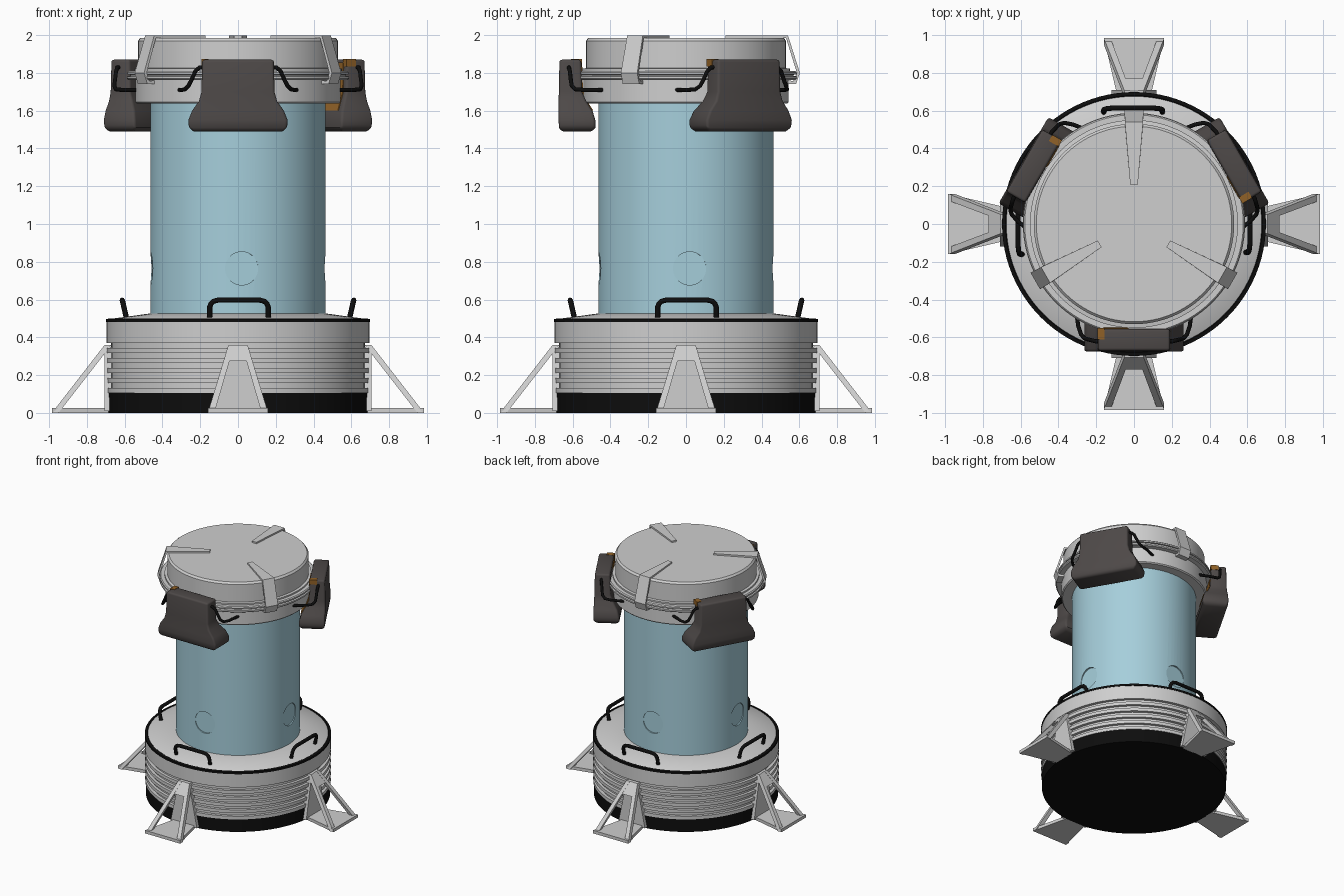
import bpy, bmesh, math
from mathutils import Vector, Matrix

if "Cube" in bpy.data.objects:
    bpy.data.objects.remove(bpy.data.objects["Cube"])

def mat(name, c):
    m = bpy.data.materials.new(name)
    m.diffuse_color = (*c, 1)
    m.use_nodes = True
    m.node_tree.nodes["Principled BSDF"].inputs["Base Color"].default_value = m.diffuse_color
    return m

GREY = mat("light_grey", (0.62, 0.62, 0.62))
BLUE = mat("pale_blue", (0.38, 0.62, 0.71))
DARK = mat("dark_brown_grey", (0.075, 0.066, 0.064))
BLACK = mat("black", (0.004, 0.004, 0.004))
ORANGE = mat("burnt_orange", (0.28, 0.12, 0.02))

def polar(a, t, r, z):
    """Tangent / radius / height at angle a (degrees) -> world."""
    a = math.radians(a)
    return Vector((r * math.cos(a) - t * math.sin(a), r * math.sin(a) + t * math.cos(a), z))

def activate(ob):
    bpy.ops.object.select_all(action='DESELECT')
    ob.select_set(True)
    bpy.context.view_layer.objects.active = ob

def finish(ob, angle=35):
    activate(ob)
    for m in list(ob.modifiers):
        bpy.ops.object.modifier_apply(modifier=m.name)
    bpy.ops.object.shade_smooth_by_angle(angle=math.radians(angle))

def to_object(name, bm, material):
    bmesh.ops.recalc_face_normals(bm, faces=bm.faces)
    me = bpy.data.meshes.new(name)
    bm.to_mesh(me)
    bm.free()
    me.materials.append(material)
    ob = bpy.data.objects.new(name, me)
    bpy.context.collection.objects.link(ob)
    return ob

def lathe(name, profile, material, steps=96):
    bm = bmesh.new()
    vs = [bm.verts.new((r, 0, z)) for r, z in profile]
    es = [bm.edges.new(p) for p in zip(vs, vs[1:])]
    bmesh.ops.spin(bm, geom=vs + es, cent=(0, 0, 0), axis=(0, 0, 1),
                   angle=2 * math.pi, steps=steps, use_duplicate=False)
    bmesh.ops.remove_doubles(bm, verts=bm.verts, dist=1e-4)
    return to_object(name, bm, material)

def loft(name, a, sections, material, bevel=0, segments=3):
    """Skin a list of (t, r, z) loops placed at angle a."""
    bm = bmesh.new()
    loops = [[bm.verts.new(polar(a, *p)) for p in s] for s in sections]
    n = len(loops[0])
    for A, B in zip(loops, loops[1:]):
        for i in range(n):
            j = (i + 1) % n
            bm.faces.new((A[i], A[j], B[j], B[i]))
    bm.faces.new(loops[0])
    bm.faces.new(loops[-1])
    ob = to_object(name, bm, material)
    if bevel:
        b = ob.modifiers.new("round", 'BEVEL')
        b.width, b.segments, b.limit_method, b.angle_limit = bevel, segments, 'ANGLE', math.radians(40)
    finish(ob)
    return ob

def flat(t0, t1, r0, r1, z):
    return [(t0, r0, z), (t1, r0, z), (t1, r1, z), (t0, r1, z)]

def tube(name, a, pts, radius):
    cu = bpy.data.curves.new(name, 'CURVE')
    cu.dimensions = '3D'
    cu.bevel_depth, cu.bevel_resolution, cu.use_fill_caps = radius, 2, True
    sp = cu.splines.new('POLY')
    sp.points.add(len(pts) - 1)
    for p, q in zip(sp.points, pts):
        p.co = (*polar(a, *q), 1)
    cu.materials.append(BLACK)
    ob = bpy.data.objects.new(name, cu)
    bpy.context.collection.objects.link(ob)
    activate(ob)
    bpy.ops.object.convert(target='MESH')
    finish(bpy.context.view_layer.objects.active, 50)

# base: black foot, ribbed drum, black trim
finish(lathe("base_foot", [(0, 0), (0.69, 0), (0.69, 0.106), (0, 0.106)], BLACK))
ribs = [(0.0, 0.105), (0.695, 0.105)]
for k in range(4, -1, -1):
    top = 0.37 - 0.053 * k
    ribs += [(0.695, top - 0.027), (0.672, top - 0.027), (0.672, top), (0.695, top)]
finish(lathe("ribbed_base", ribs + [(0.695, 0.485), (0.68, 0.497), (0.44, 0.53), (0, 0.53)], GREY))
finish(lathe("base_trim", [(0.66, 0.48), (0.698, 0.48), (0.698, 0.496), (0.68, 0.5), (0.66, 0.49), (0.66, 0.48)], BLACK))

# body with four shallow round recesses
body = lathe("body", [(0, 0.5), (0.464, 0.5), (0.464, 1.66), (0, 1.66)], BLUE)
cutters = []
for k in range(4):
    a = math.radians(90 * k + 2.4)
    bm = bmesh.new()
    rot = Matrix.Rotation(a, 4, 'Z') @ Matrix.Translation((0.552, 0, 0.765)) @ Matrix.Rotation(math.pi / 2, 4, 'Y')
    bmesh.ops.create_cone(bm, cap_ends=True, segments=40, radius1=0.088, radius2=0.088, depth=0.2, matrix=rot)
    cut = to_object("recess_cutter", bm, BLUE)
    cut.hide_render = True
    m = body.modifiers.new("recess", 'BOOLEAN')
    m.operation, m.solver, m.object = 'DIFFERENCE', 'EXACT', cut
    cutters.append(cut)
finish(body, 30)
for c in cutters:
    bpy.data.objects.remove(c)

# collar, seal ring and lid
finish(lathe("collar", [(0, 1.637), (0.535, 1.637), (0.543, 1.645), (0.543, 1.765), (0, 1.765)], GREY))
finish(lathe("seal_ring", [(0, 1.763), (0.58, 1.763), (0.588, 1.77), (0.588, 1.782), (0.57, 1.784), (0.57, 1.79),
                           (0.585, 1.792), (0.585, 1.803), (0.578, 1.81), (0, 1.81)], GREY))
finish(lathe("lid", [(0, 1.8), (0.55, 1.8), (0.55, 1.822), (0.53, 1.825), (0.53, 1.97), (0.517, 1.985), (0, 1.985)], GREY))

# feet: bottom plate, back plate, sloping cap and two struts
for k in range(4):
    a = 90 * k
    loft("foot_plate", a, [[(-w, r, 0), (w, r, 0), (w, r, 0.025), (-w, r, 0.025)]
                           for r, w in ((0.685, 0.09), (0.985, 0.16))], GREY)
    loft("foot_back", a, [flat(-0.12, 0.12, 0.67, 0.708, 0.01), flat(-0.05, 0.05, 0.67, 0.708, 0.35)], GREY)
    loft("foot_cap", a, [flat(-0.075, 0.075, 0.74, 0.77, 0.275), flat(-0.05, 0.05, 0.67, 0.704, 0.36)], GREY)
    for s in (-1, 1):
        loft("foot_strut", a, [flat(s * 0.125, s * 0.16, 0.95, 0.985, 0),
                               flat(s * 0.02, s * 0.051, 0.67, 0.706, 0.36)], GREY)
    # grab handle on the base
    half = [(0.155, 0.588, 0.49), (0.155, 0.604, 0.56), (0.148, 0.608, 0.578), (0.134, 0.611, 0.591), (0.11, 0.613, 0.597)]
    tube("grab_handle", a, [(t + 0.005, r, z) for t, r, z in half] +
         [(-t + 0.005, r, z) for t, r, z in reversed(half)], 0.014)

# three pods with cables, and three lid clips between them
POD = [(1.49, 0.235, 0.495, 0.66), (1.51, 0.26, 0.48, 0.672), (1.55, 0.263, 0.48, 0.675), (1.60, 0.243, 0.495, 0.675),
       (1.65, 0.207, 0.528, 0.675), (1.70, 0.193, 0.55, 0.673), (1.87, 0.19, 0.555, 0.67)]
CABLE = [(0.17, 0.62, 1.83), (0.205, 0.62, 1.828), (0.225, 0.615, 1.81), (0.245, 0.61, 1.765), (0.262, 0.605, 1.732),
         (0.28, 0.585, 1.713), (0.295, 0.54, 1.71), (0.31, 0.43, 1.71)]
CLIP = [(0.21, 1.98, 0.02), (0.21, 1.997, 0.02), (0.54, 1.998, 0.048), (0.603, 1.80, 0.05),
        (0.583, 1.742, 0.05), (0.54, 1.742, 0.05)]
INNER = [(0.54, 1.76, 0.05), (0.568, 1.757, 0.05), (0.587, 1.80, 0.05), (0.53, 1.984, 0.048)]
for a in (-90, 30, 150):
    loft("pod", a, [flat(-w, w, r0, r1, z) for z, w, r0, r1 in POD], DARK, 0.014)
    loft("pod_back_plate", a, [flat(-w * 0.85, -0.03, r0 - 0.005, r0 + 0.004, z) for z, w, r0, r1 in POD[3:6]] +
         [flat(-0.16, -0.03, 0.55, 0.559, 1.855)], ORANGE)
    loft("pod_corner_tab", a, [flat(-0.193, -0.155, 0.551, 0.61, z) for z in (1.835, 1.873)], ORANGE)
    for s in (-1, 1):
        tube("pod_cable", a, [(s * t, r, z) for t, r, z in CABLE], 0.011)
    c = a + 60
    loft("lid_clip", c, [[(s * w, r, z) for r, z, w in CLIP + INNER] for s in (-1, 1)], GREY)
